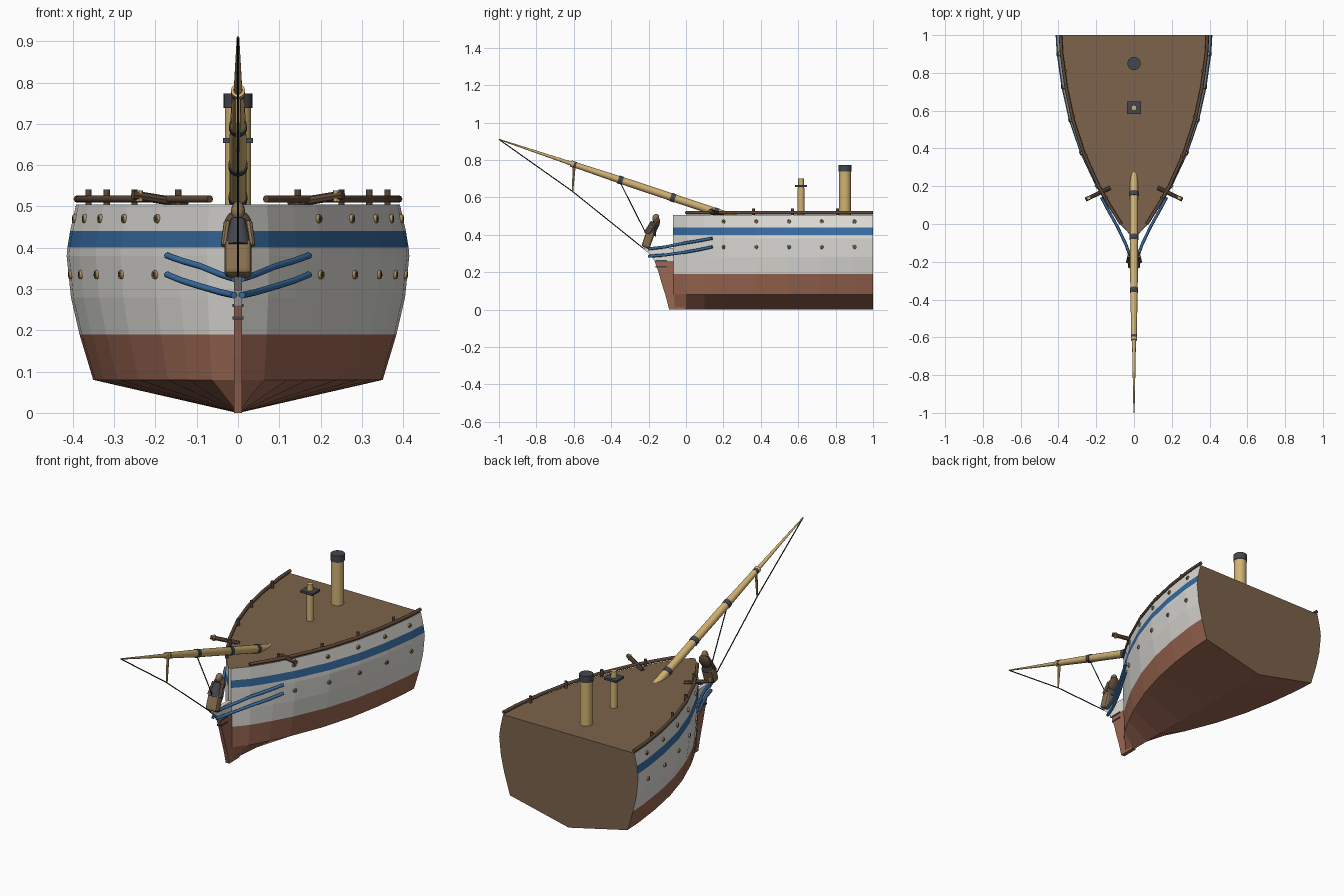
import bpy, bmesh, math
from mathutils import Vector, Matrix

if "Cube" in bpy.data.objects:
    bpy.data.objects.remove(bpy.data.objects["Cube"])


def material(name, r, g, b):
    m = bpy.data.materials.new(name)
    m.use_nodes = True
    m.diffuse_color = (r, g, b, 1)
    m.node_tree.nodes["Principled BSDF"].inputs["Base Color"].default_value = (r, g, b, 1)
    return m


WHITE = material("hull white", .74, .73, .69)
BLUE = material("stripe blue", .04, .155, .37)
RED = material("bottom red", .33, .135, .085)
DECK = material("deck brown", .2, .125, .07)
TAN = material("spar tan", .64, .45, .17)
GREY = material("iron grey", .058, .062, .076)
WOOD = material("dark wood", .11, .065, .04)
ROPE = material("rope black", .02, .02, .022)
BRONZE = material("bronze", .42, .28, .11)
CARVED = material("carved wood", .24, .16, .08)


def finish(bm, name, mats, smooth=False):
    bmesh.ops.recalc_face_normals(bm, faces=bm.faces)
    mesh = bpy.data.meshes.new(name)
    bm.to_mesh(mesh)
    bm.free()
    for m in mats:
        mesh.materials.append(m)
    ob = bpy.data.objects.new(name, mesh)
    bpy.context.collection.objects.link(ob)
    if smooth:
        bpy.ops.object.select_all(action='DESELECT')
        ob.select_set(True)
        bpy.context.view_layer.objects.active = ob
        bpy.ops.object.shade_smooth_by_angle(angle=math.radians(40))
    return ob


def rod(name, a, b, r1, r2, mat, sides=16):
    """Straight round bar from a to b."""
    a, b = Vector(a), Vector(b)
    d = b - a
    place = Matrix.Translation((a + b) / 2) @ d.to_track_quat('Z', 'Y').to_matrix().to_4x4()
    bm = bmesh.new()
    bmesh.ops.create_cone(bm, cap_ends=True, segments=sides, radius1=r1, radius2=r2,
                          depth=d.length, matrix=place)
    return finish(bm, name, [mat], True)


def box(name, centre, size, mat, turn=None, bevel=0):
    bm = bmesh.new()
    place = Matrix.Translation(centre) @ (turn or Matrix()) @ Matrix.Diagonal((*size, 1))
    bmesh.ops.create_cube(bm, size=1, matrix=place)
    if bevel:
        bmesh.ops.bevel(bm, geom=bm.edges[:], offset=bevel, segments=2, affect='EDGES', profile=.5)
    return finish(bm, name, [mat])


def ball(name, centre, size, mat, turn=None):
    bm = bmesh.new()
    place = Matrix.Translation(centre) @ (turn or Matrix()) @ Matrix.Diagonal((*size, 1))
    bmesh.ops.create_uvsphere(bm, u_segments=12, v_segments=8, radius=1, matrix=place)
    return finish(bm, name, [mat], True)


def tube(name, points, radius, mat):
    cu = bpy.data.curves.new(name, 'CURVE')
    cu.dimensions = '3D'
    cu.bevel_depth, cu.bevel_resolution, cu.use_fill_caps = radius, 2, True
    sp = cu.splines.new('POLY')
    sp.points.add(len(points) - 1)
    for p, co in zip(sp.points, points):
        p.co = (*co, 1)
    cu.materials.append(mat)
    ob = bpy.data.objects.new(name, cu)
    bpy.context.collection.objects.link(ob)
    bpy.ops.object.select_all(action='DESELECT')
    ob.select_set(True)
    bpy.context.view_layer.objects.active = ob
    bpy.ops.object.convert(target='MESH')


# Hull: half-beam at each station, scaled by height
BEAM = [(-.07, .008), (0, .075), (.1, .142), (.2, .202), (.375, .285),
        (.55, .345), (.725, .384), (.9, .409), (1, .415)]
SECTION = [(0, .004), (.08, .845), (.19, .925), (.28, .975), (.38, 1), (.4, .996),
           (.44, .98), (.505, .945)]


def lerp(table, t):
    for (a, u), (b, v) in zip(table, table[1:]):
        if t <= b:
            return u + (v - u) * (t - a) / (b - a)
    return table[-1][1]


def half(y, z):
    return lerp(BEAM, y) * lerp(SECTION, z)


bm = bmesh.new()
rings = []
for y, w in BEAM:
    side = [(w * s, y, z) for z, s in SECTION]
    ring = side + [(-x, v, z) for x, v, z in reversed(side)]
    rings.append([bm.verts.new(p) for p in ring])
n = len(rings[0])
for a, b in zip(rings, rings[1:]):
    for i in range(n):
        j = (i + 1) % n
        bm.faces.new((a[i], a[j], b[j], b[i]))
bm.faces.new(rings[0])
stern = bm.faces.new(rings[-1])
for f in bm.faces:
    z = f.calc_center_median().z
    if f is stern or z > .5:
        f.material_index = 3
    elif z < .19:
        f.material_index = 2
    elif .4 < z < .44:
        f.material_index = 1
finish(bm, "hull", [WHITE, BLUE, RED, DECK])

# Stem, red below and white above
STEM = [(0, -.09), (.07, -.108), (.14, -.13), (.2, -.147), (.26, -.168), (.295, -.193), (.33, -.235)]
bm = bmesh.new()
rings = [[bm.verts.new((x, y, z)) for x, y in ((.01, f), (.01, 0), (-.01, 0), (-.01, f))]
         for z, f in STEM]
for a, b in zip(rings, rings[1:]):
    for i in range(4):
        bm.faces.new((a[i], a[i - 1], b[i - 1], b[i]))
bm.faces.new(rings[0])
bm.faces.new(rings[-1])
for f in bm.faces:
    f.material_index = int(f.calc_center_median().z > .26)
finish(bm, "stem", [RED, WHITE])
for z in (.23, .26):
    box("stem_plate", (0, -.132, z), (.026, .06, .008), GREY)

# Fittings repeated on both sides
for s, label in ((1, "left"), (-1, "right")):
    rail_ys = [0, .1, .2, .375, .55, .725, .9, 1]
    tube(label + "_deck_rail", [(s * (half(y, .505) - .003), y, .518) for y in rail_ys], .009, WOOD)
    for y in (.14, .36, .57, .81):
        x = s * (half(y, .505) - .012)
        rod(label + "_rail_post", (x, y, .5), (x, y, .541), .008, .008, WOOD, 10)
    for z in (.47, .335):
        for y in (.2, .375, .55, .725, .9):
            x = half(y, z)
            out = Vector((s, -(half(y + .04, z) - half(y - .04, z)) / .08 * 1, 0)).normalized()
            p = Vector((s * x, y, z))
            rod(label + "_porthole_rim", p - out * .006, p + out * .006, .012, .01, BRONZE, 12)
            rod(label + "_porthole_glass", p, p + out * .007, .006, .006, GREY, 10)
    # Curved head rails sweeping to the stem
    for name, zs in (("upper", (.325, .335, .355, .368, .381)), ("lower", (.285, .292, .306, .32, .335))):
        path = [(s * x, y, z) for x, y, z in zip((.01, .042, .09, .135, .172),
                                                 (-.2, -.11, -.01, .07, .14), zs)]
        tube(label + "_" + name + "_head_rail", path, .008, BLUE)
    # Cathead beam with tan end
    a, b = Vector((s * .125, .192, .507)), Vector((s * .255, .13, .528))
    rod(label + "_cathead", a, b, .011, .011, WOOD, 8)
    rod(label + "_cathead_end", b - (b - a) * .12 + Vector((0, 0, -.013)),
        b - (b - a) * .12 + Vector((0, 0, .013)), .009, .009, TAN, 8)


# Bowsprit and jib boom on one sloping axis
def spar(y, drop=0):
    return Vector((0, y, .575 - y / 3 * 1.005 - drop))


rod("bowsprit_heel", spar(.3), spar(-.3), .021, .02, TAN)
rod("bowsprit_outer", spar(-.3), spar(-.6), .02, .015, TAN)
rod("jib_boom", spar(-.59), spar(-1), .011, .003, TAN)
for y, r in ((.16, .023), (-.07, .0235), (-.35, .022), (-.6, .0165)):
    rod("bowsprit_band", spar(y + .012), spar(y - .012), r, r, GREY)
rod("bowsprit_cap", spar(-.6), spar(-.615), .017, .017, TAN)

# Dolphin striker and stays
tip = Vector((0, -.607, .632))
rod("dolphin_striker", spar(-.597), tip, .008, .004, TAN, 8)
rod("outer_stay", spar(-1), tip, .0028, .0028, ROPE, 6)
rod("inner_stay", tip, (0, -.225, .325), .0028, .0028, ROPE, 6)
rod("bobstay", spar(-.36), (0, -.19, .36), .0028, .0028, ROPE, 6)

# Figurehead leaning back against the stem
lean = Matrix.Rotation(-.34, 4, 'X')


def fig(x, forward, up):
    return Vector((0, -.215, .33)) + lean.to_3x3() @ Vector((x, -forward, up))


box("figurehead_skirt", fig(0, .003, .045), (.066, .046, .09), CARVED, lean, .012)
rod("figurehead_torso", fig(0, .004, .075), fig(0, .004, .145), .034, .018, GREY, 10)
ball("figurehead_hair", fig(0, -.01, .135), (.034, .018, .04), WOOD, lean)
ball("figurehead_head", fig(0, .003, .168), (.017, .018, .023), CARVED, lean)
for s, label in ((1, "left"), (-1, "right")):
    rod(label + "_figurehead_arm", fig(s * .026, 0, .14), fig(s * .034, .012, .075), .009, .008, CARVED, 8)

# Mast stub with square cap, and funnel
rod("mast_stub", (0, .615, .5), (0, .615, .65), .019, .019, TAN)
rod("mast_top", (0, .615, .65), (0, .615, .7), .016, .015, TAN, 12)
box("mast_cap", (0, .615, .66), (.072, .066, .012), GREY)
rod("funnel", (0, .85, .5), (0, .85, .74), .032, .032, TAN, 24)
rod("funnel_top", (0, .85, .738), (0, .85, .774), .035, .035, GREY, 24)
